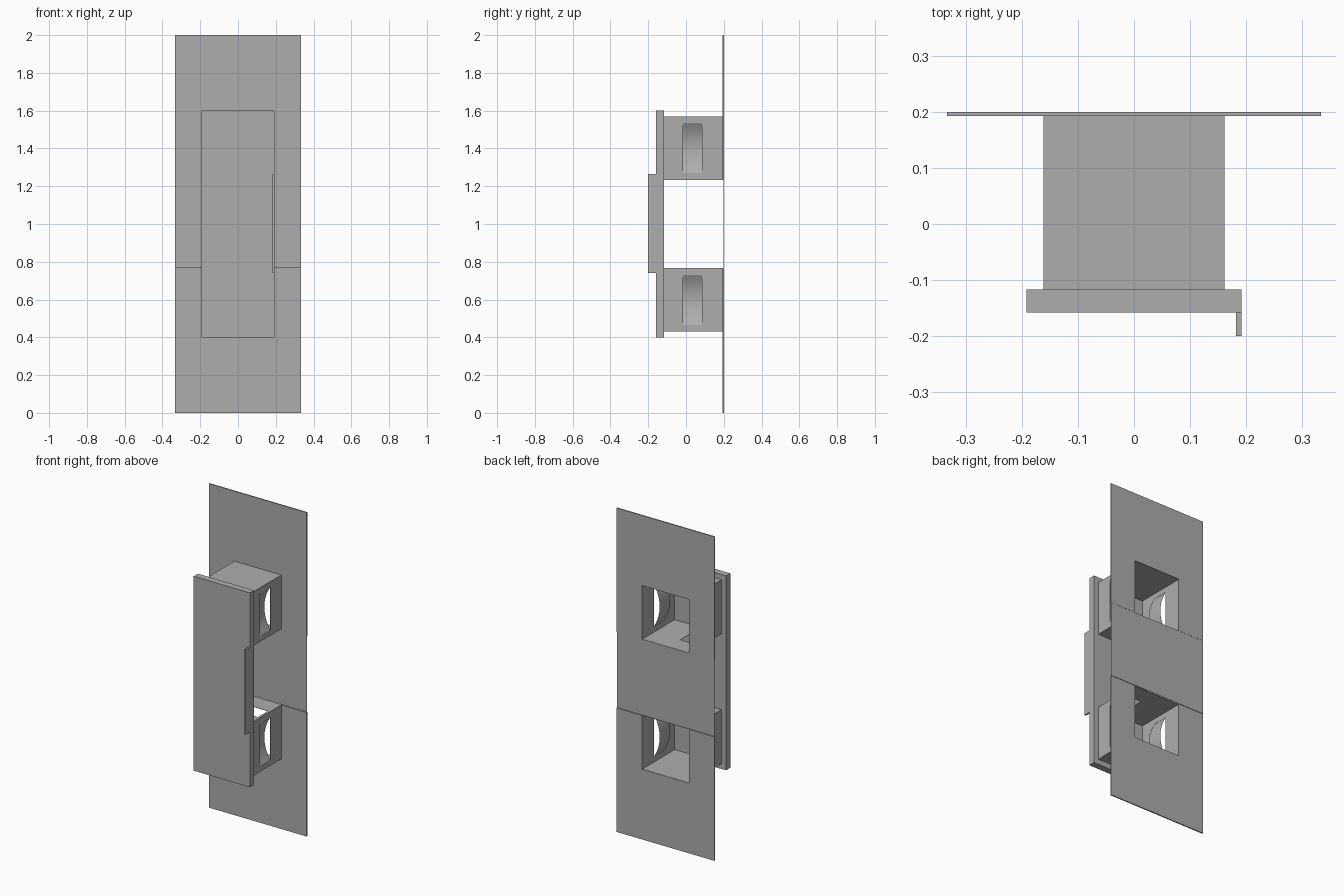
import bpy, bmesh, math
from mathutils import Vector

cube = bpy.data.objects.get("Cube")
if cube:
    bpy.data.objects.remove(cube, do_unlink=True)

grey = bpy.data.materials.new("plain_grey")
grey.use_nodes = True
grey.diffuse_color = (0.42, 0.42, 0.42, 1)
grey.node_tree.nodes["Principled BSDF"].inputs["Base Color"].default_value = (0.42, 0.42, 0.42, 1)


def finish(name, bm):
    bmesh.ops.recalc_face_normals(bm, faces=bm.faces)
    mesh = bpy.data.meshes.new(name)
    bm.to_mesh(mesh)
    bm.free()
    mesh.materials.append(grey)
    obj = bpy.data.objects.new(name, mesh)
    bpy.context.collection.objects.link(obj)
    return obj


def slab(name, outline, y0, y1):
    """Extrude an x-z outline from y0 to y1."""
    bm = bmesh.new()
    face = bm.faces.new([bm.verts.new((x, y0, z)) for x, z in outline])
    moved = bmesh.ops.extrude_face_region(bm, geom=[face])["geom"]
    verts = [v for v in moved if isinstance(v, bmesh.types.BMVert)]
    bmesh.ops.translate(bm, vec=(0, y1 - y0, 0), verts=verts)
    return finish(name, bm)


def rect(x0, x1, z0, z1):
    return [(x0, z0), (x1, z0), (x1, z1), (x0, z1)]


def wall(name, place, outer, hole=None):
    """Thin sheet, optionally with a rectangular window."""
    bm = bmesh.new()
    ring = [bm.verts.new(place(*p)) for p in rect(*outer)]
    if hole:
        inner = [bm.verts.new(place(*p)) for p in rect(*hole)]
        for i in range(4):
            j = (i + 1) % 4
            bm.faces.new((ring[i], ring[j], inner[j], inner[i]))
    else:
        bm.faces.new(ring)
    obj = finish(name, bm)
    mod = obj.modifiers.new("thickness", "SOLIDIFY")
    mod.thickness, mod.offset = 0.002, 0


def spring_strip(name, side, zmid):
    """Strip bowed into the pocket behind a side window."""
    bm = bmesh.new()
    rows = []
    for i in range(13):
        t = i / 6 - 1
        x = side * (0.16 - 0.04 * (1 - t * t))
        rows.append([bm.verts.new((x, y, zmid + 0.132 * t)) for y in (-0.015, 0.085)])
    for a, b in zip(rows, rows[1:]):
        bm.faces.new((a[0], a[1], b[1], b[0]))
    for f in bm.faces:
        f.smooth = True
    finish(name, bm)


W, H = 0.333, 0.16          # half widths of back plate and pockets
FRONT, BACK = -0.117, 0.197  # pocket depth

# Front plate and its raised lip
slab("front_plate", rect(-0.192, 0.192, 0.4, 1.6), -0.158, FRONT)
slab("front_lip", rect(0.182, 0.192, 0.74, 1.265), -0.2, -0.158)

# Thin web joining the two end plates
slab("middle_web", rect(-W, W, 0.768, 1.235), 0.196, 0.199)

for name, s in (("upper", 1), ("lower", -1)):
    def zpos(h):
        return 1 + s * h

    # End plate, notched where the pocket opens through it
    outline = [(-W, 0.235), (-H, 0.235), (-H, 0.567), (H, 0.567),
               (H, 0.235), (W, 0.235), (W, 1), (-W, 1)]
    slab(name + "_back_plate", [(x, zpos(h)) for x, h in outline], 0.193, 0.2)

    # Pocket side walls with windows and spring strips
    for label, side in (("left", 1), ("right", -1)):
        wall(f"{name}_{label}_wall", lambda y, h: (side * H, y, zpos(h)),
             (FRONT, BACK, 0.235, 0.567), (-0.015, 0.085, 0.27, 0.534))
        spring_strip(f"{name}_{label}_spring", side, zpos(0.402))

    # Pocket end walls; the inner one has an offset slot
    wall(name + "_outer_wall", lambda x, y: (x, y, zpos(0.567)),
         (-H, H, FRONT, BACK))
    wall(name + "_inner_wall", lambda x, y: (-s * x, y, zpos(0.235)),
         (-H, H, FRONT, BACK), (0.02, 0.145, -0.015, 0.085))
